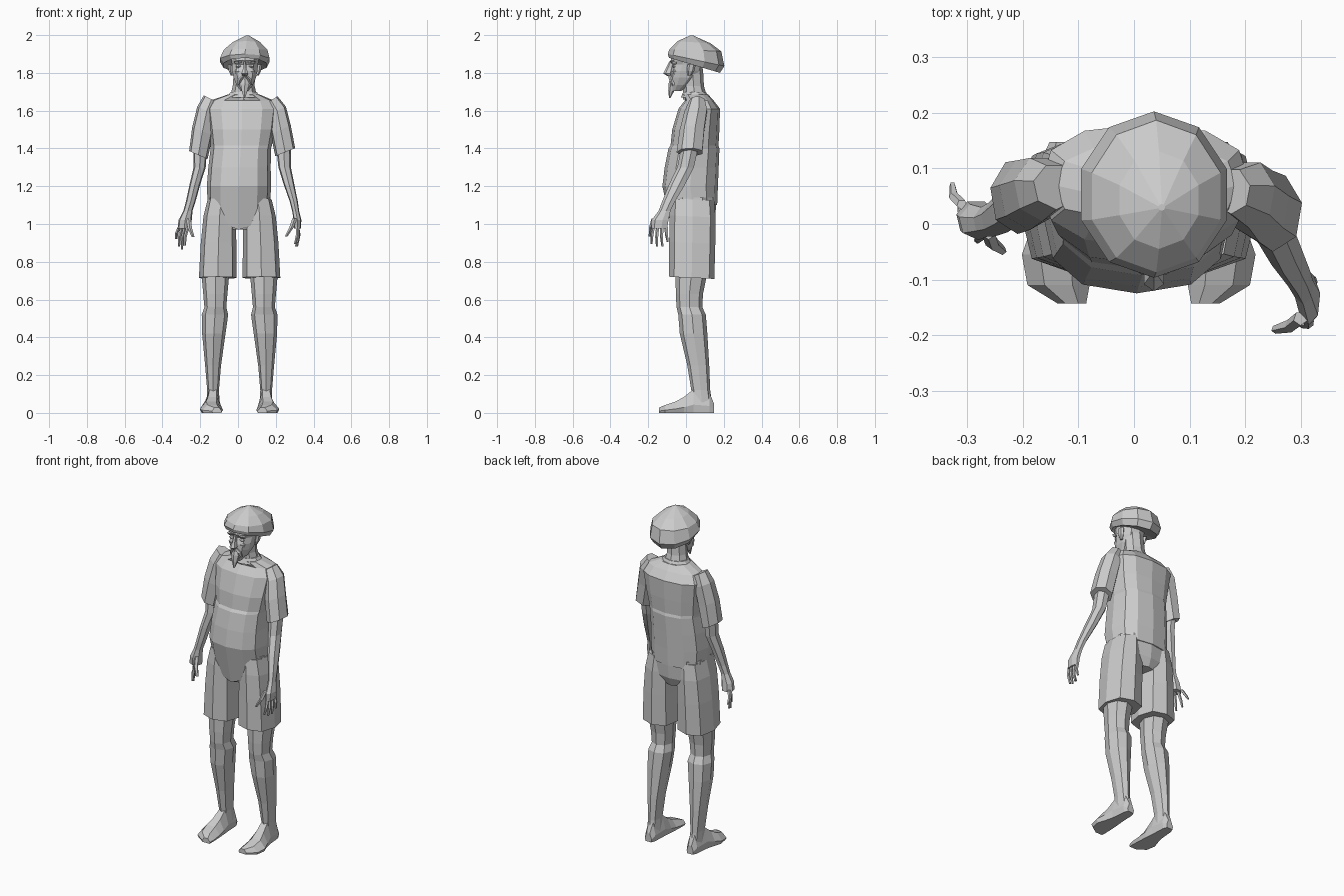
import bpy, bmesh, math
from mathutils import Vector

grey = bpy.data.materials.new("light grey")
grey.diffuse_color = (0.6, 0.6, 0.6, 1)


def skin(name, rings):
    """Flat-faced skin over rings of points, capped at both ends."""
    bm = bmesh.new()
    vs = [[bm.verts.new(p) for p in r] for r in rings]
    n = len(vs[0])
    for a, b in zip(vs, vs[1:]):
        for i in range(n):
            j = (i + 1) % n
            bm.faces.new((a[i], a[j], b[j], b[i]))
    bm.faces.new(vs[0])
    bm.faces.new(vs[-1])
    bmesh.ops.recalc_face_normals(bm, faces=bm.faces)
    me = bpy.data.meshes.new(name)
    bm.to_mesh(me)
    bm.free()
    me.materials.append(grey)
    ob = bpy.data.objects.new(name, me)
    bpy.context.collection.objects.link(ob)
    return ob


def ring(x, y, z, rx, ry, n=8, p=1.0, front=0, side=0, half=0):
    """Horizontal ring; p < 1 squares it, front / side raise that edge."""
    out = []
    for i in range(n):
        a = math.tau * (i + half) / n - math.pi / 2
        c, s = math.cos(a), math.sin(a)
        px = math.copysign(abs(c) ** p, c) if abs(c) > 1e-6 else 0
        py = math.copysign(abs(s) ** p, s) if abs(s) > 1e-6 else 0
        out.append(Vector((x + rx * px, y + ry * py, z - front * s + side * c)))
    return out


def loft(name, rows, **kw):
    return skin(name, [ring(*r, **kw) for r in rows])


# Shirt body, with a hem hanging to a point at the front
rows = [(.005, .035, 1.10, .165, .13), (.005, .022, 1.20, .17, .147),
        (.008, .03, 1.30, .165, .143), (.015, .042, 1.40, .16, .135),
        (.017, .045, 1.415, .162, .127), (.02, .052, 1.50, .175, .125),
        (.02, .07, 1.61, .19, .11), (.022, .07, 1.655, .165, .075),
        (.03, .05, 1.685, .085, .068)]
body = [ring(*r, n=12, p=.8) for r in rows]
for i, v in enumerate(body[0]):
    f = max(0, -math.sin(math.tau * i / 12 - math.pi / 2))
    v.z -= .13 * f ** 2
    v.y += .02 * f
skin("shirt", body)
# Raised collar edge
loft("collar", [(.03, .048, 1.67, .095, .075), (.03, .045, 1.70, .072, .06)], n=10)

# Pelvis under the shirt
loft("shorts_seat", [(.008, .035, .97, .07, .10), (.008, .035, 1.02, .17, .118),
                     (.008, .035, 1.14, .168, .128)], n=10, p=.75)

for s, side, cx in ((-1, "left", -.105), (1, "right", .122)):
    # Shorts leg
    loft(side + "_shorts_leg",
         [(cx + s * .002, .03, .715, .10, .12), (cx - s * .002, .033, .90, .094, .122),
          (cx - s * .008, .035, 1.04, .086, .122), (cx - s * .016, .035, 1.13, .072, .115)],
         n=8, p=.75, front=.006)
    # Leg from thigh to ankle
    k = s * .137 if s > 0 else -.12
    loft(side + "_leg",
         [(k + s * .01, .085, .04, .034, .055), (k + s * .012, .078, .12, .031, .05),
          (k + s * .012, .065, .25, .042, .058), (k + s * .008, .04, .42, .062, .073),
          (k + s * .002, .032, .52, .070, .073), (k, .018, .56, .058, .068),
          (k, .018, .63, .064, .072), (k, .03, .75, .075, .085)], n=8, p=.9)
    # Shoe, sections from heel to toe: y, centre, half width, height
    fx = k + s * .01
    foot = []
    for y, c, w, h in ((.148, 0, .022, .05), (.125, 0, .033, .105), (.04, .002, .04, .125),
                       (-.01, .006, .05, .085), (-.055, .012, .06, .06),
                       (-.11, .006, .056, .042), (-.143, -.018, .026, .028)):
        x = fx + s * c
        foot.append([Vector((x + w * u, y, h * t)) for u, t in
                     ((-.85, 0), (.85, 0), (1, .35), (.45, 1), (-.45, 1), (-1, .35))])
    skin(side + "_shoe", foot)

# Sleeves
loft("right_sleeve", [(.25, .022, 1.38, .054, .072), (.226, .035, 1.50, .055, .068),
                      (.207, .055, 1.60, .048, .062), (.175, .06, 1.655, .035, .042)],
     n=7, side=.022)
loft("left_sleeve", [(-.21, .05, 1.365, .05, .068), (-.188, .055, 1.49, .056, .066),
                     (-.165, .065, 1.60, .052, .06), (-.14, .068, 1.66, .042, .042)],
     n=7, side=-.022)

# Arms, with palms at the ends
loft("right_arm", [(.315, -.14, .975, .018, .044), (.315, -.135, 1.02, .021, .047),
                   (.305, -.112, 1.07, .019, .033), (.295, -.09, 1.12, .022, .036),
                   (.27, -.045, 1.21, .029, .045), (.247, .0, 1.30, .034, .046),
                   (.24, .025, 1.42, .04, .048)], n=7)
loft("left_arm", [(-.285, .01, .975, .036, .034), (-.28, .005, 1.02, .036, .034),
                  (-.265, .005, 1.07, .025, .028), (-.25, .01, 1.12, .026, .032),
                  (-.228, .025, 1.21, .029, .04), (-.203, .045, 1.30, .033, .044),
                  (-.2, .055, 1.42, .038, .046)], n=7)


def finger(name, base, tip, r):
    """Bent finger of two segments."""
    b, t = Vector(base), Vector(tip)
    m = b.lerp(t, .5) + Vector((math.copysign(.006, b.x), -.003, 0))
    loft(name, [(*b, r, r), (*m, r * .95, r * .95), (*t, r * .6, r * .6)], n=5)


for i in range(4):
    f = i / 3
    finger("right_finger_%d" % (i + 1), (.315, -.172 + .068 * f, .985),
           (.302 + .016 * f, -.182 + .086 * f, (.895, .88, .882, .905)[i]), .0095)
    finger("left_finger_%d" % (i + 1), (-.265 - .045 * f, -.015 + .05 * f, .985),
           (-.282 - .045 * f, -.03 + .1 * f, (.885, .866, .88, .92)[i]), .0095)
finger("right_thumb", (.300, -.17, 1.03), (.255, -.19, .935), .013)
finger("left_thumb", (-.262, -.015, 1.03), (-.237, -.048, .93), .013)

# Neck and head
loft("neck", [(.03, .05, 1.66, .075, .065), (.03, .04, 1.73, .058, .055),
              (.035, .035, 1.82, .056, .055)], n=8)
loft("head", [(.035, -.05, 1.705, .022, .026), (.035, -.03, 1.735, .045, .05),
              (.036, -.01, 1.775, .062, .073), (.036, .0, 1.81, .07, .083),
              (.037, .012, 1.845, .072, .082), (.037, .01, 1.865, .076, .091),
              (.038, .02, 1.92, .078, .092)], n=10, p=.9)

# Face: nose, brows, eyes, moustache, beard
loft("nose", [(.036, -.085, 1.783, .012, .012), (.036, -.096, 1.797, .021, .025),
              (.036, -.086, 1.825, .010, .02), (.036, -.075, 1.86, .008, .014)], n=6)
for s, side in ((-1, "left"), (1, "right")):
    x = .036 + s * .034
    loft(side + "_brow", [(x, -.06, 1.85, .02, .016), (x, -.064, 1.864, .026, .022)],
         n=6, side=-s * .004)
    loft(side + "_eye", [(x, -.058, 1.827, .012, .009), (x, -.06, 1.834, .016, .014),
                         (x, -.058, 1.842, .012, .009)], n=6)
    loft(side + "_cheek", [(x, -.055, 1.785, .012, .012), (x, -.058, 1.808, .021, .016),
                           (x, -.05, 1.824, .012, .01)], n=6)
    loft(side + "_moustache", [(.036 + s * .034, -.066, 1.735, .006, .008),
                               (.036 + s * .025, -.074, 1.765, .013, .016),
                               (.036 + s * .008, -.083, 1.785, .010, .012)], n=5)
    loft(side + "_ear", [(.036 + s * .068, .018, 1.785, .006, .009),
                         (.036 + s * .076, .024, 1.81, .011, .02),
                         (.036 + s * .08, .03, 1.845, .012, .022)], n=6)
loft("beard", [(.034, -.086, 1.668, .004, .004), (.035, -.078, 1.705, .018, .016),
               (.036, -.07, 1.745, .027, .022), (.036, -.07, 1.762, .016, .017)], n=6)

# Soft hat: inner opening, drooping rim, crown rising to a peak
hat = []
for x, y, z, rx, ry, front in (
        (.037, .025, 1.862, .078, .095, .035), (.037, .045, 1.84, .12, .135, .04),
        (.036, .053, 1.868, .138, .15, .032), (.04, .05, 1.92, .122, .137, .006),
        (.045, .043, 1.962, .075, .088, .006), (.05, .03, 1.999, .006, .006, 0)):
    hat.append(ring(x, y, z, rx, ry, n=10, front=front))
skin("hat", hat)
